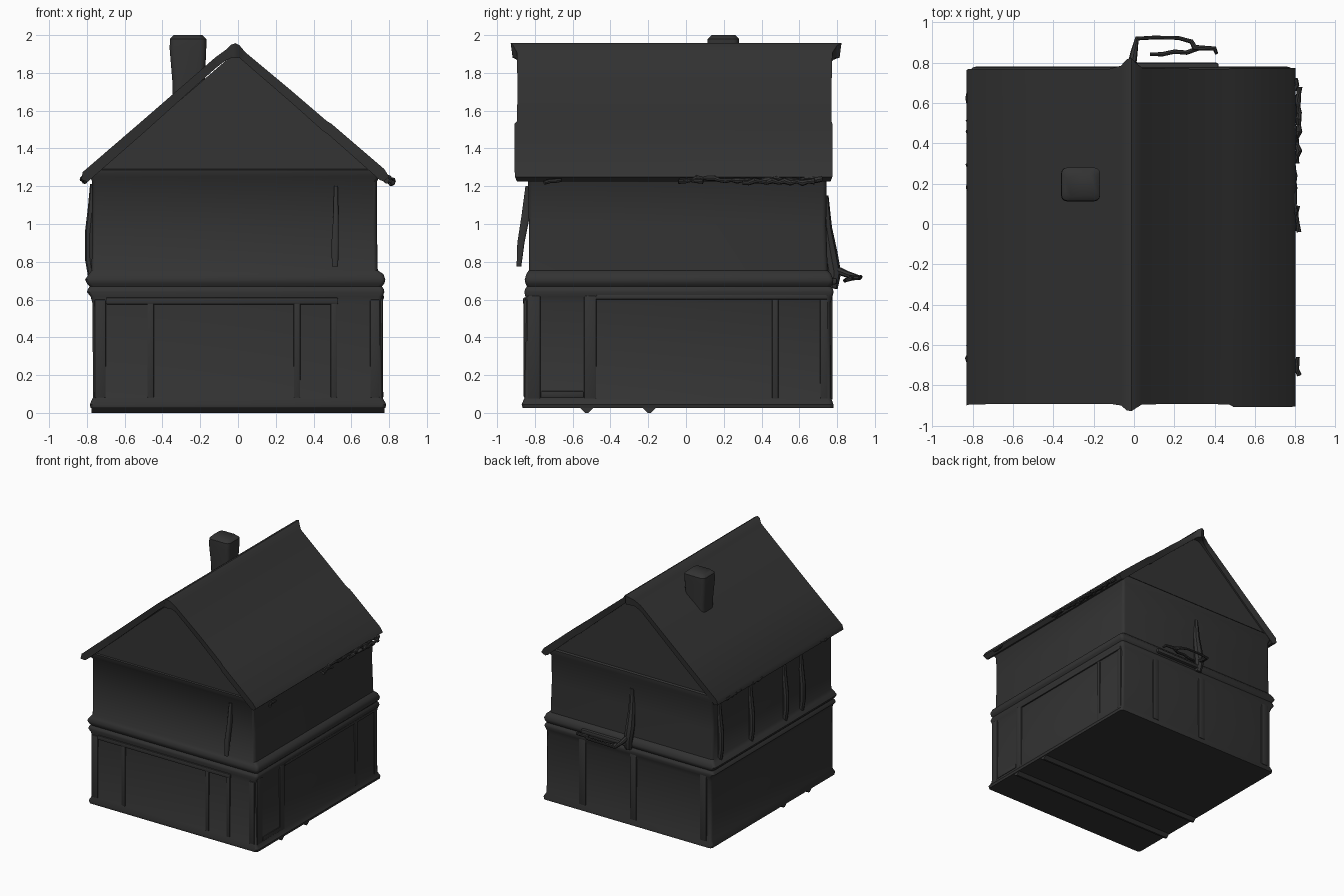
import bpy, bmesh, math, random
from mathutils import Vector

if "Cube" in bpy.data.objects:
    bpy.data.objects.remove(bpy.data.objects["Cube"])

random.seed(4)
mat = bpy.data.materials.new("dark charcoal")
mat.diffuse_color = (0.033, 0.033, 0.033, 1)
mat.use_nodes = True
mat.node_tree.nodes["Principled BSDF"].inputs["Base Color"].default_value = mat.diffuse_color


def finish(ob, angle=40):
    ob.data.materials.append(mat)
    bpy.ops.object.select_all(action='DESELECT')
    ob.select_set(True)
    bpy.context.view_layer.objects.active = ob
    bpy.ops.object.shade_smooth_by_angle(angle=math.radians(angle))
    return ob


def from_bm(name, bm, bevel=0.0):
    bmesh.ops.recalc_face_normals(bm, faces=bm.faces)
    if bevel:
        bmesh.ops.bevel(bm, geom=bm.edges[:], offset=bevel, segments=2,
                        affect='EDGES', profile=0.5)
    me = bpy.data.meshes.new(name)
    bm.to_mesh(me)
    bm.free()
    ob = bpy.data.objects.new(name, me)
    bpy.context.collection.objects.link(ob)
    return finish(ob)


def loft(name, rings):
    """Closed skin over rings of points, capped at both ends."""
    bm = bmesh.new()
    vs = [[bm.verts.new(p) for p in r] for r in rings]
    n = len(rings[0])
    for a, b in zip(vs, vs[1:]):
        for i in range(n):
            bm.faces.new((a[i], a[(i + 1) % n], b[(i + 1) % n], b[i]))
    bm.faces.new(vs[0])
    bm.faces.new(vs[-1])
    return from_bm(name, bm)


def rounded(z, x0, x1, y0, y1, r=0.022):
    pts = []
    for k, (cx, cy) in enumerate([(x1 - r, y1 - r), (x0 + r, y1 - r),
                                  (x0 + r, y0 + r), (x1 - r, y0 + r)]):
        for s in range(4):
            t = math.pi / 2 * (k + s / 3)
            pts.append((cx + r * math.cos(t), cy + r * math.sin(t), z))
    return pts


def box(name, x0, x1, y0, y1, z0, z1, bevel=0.006):
    bm = bmesh.new()
    bmesh.ops.create_cube(bm, size=1)
    for v in bm.verts:
        v.co = Vector((x0 if v.co.x < 0 else x1, y0 if v.co.y < 0 else y1,
                       z0 if v.co.z < 0 else z1))
    return from_bm(name, bm, bevel)


def tube(name, pts, radius):
    """Round bar along (x, y, z, radius factor) points."""
    cu = bpy.data.curves.new(name, 'CURVE')
    cu.dimensions = '3D'
    cu.bevel_depth = radius
    cu.bevel_resolution = 2
    cu.use_fill_caps = True
    sp = cu.splines.new('POLY')
    sp.points.add(len(pts) - 1)
    for p, (x, y, z, f) in zip(sp.points, pts):
        p.co = (x, y, z, 1)
        p.radius = f
    tmp = bpy.data.objects.new(name, cu)
    bpy.context.collection.objects.link(tmp)
    me = bpy.data.meshes.new_from_object(tmp.evaluated_get(
        bpy.context.evaluated_depsgraph_get()))
    bpy.data.objects.remove(tmp)
    ob = bpy.data.objects.new(name, me)
    bpy.context.collection.objects.link(ob)
    return finish(ob)


# Walls: plinth, ground storey, double moulding, upper storey, cornice
walls = [(.025, -.78, .78, -.865, .78), (.045, -.785, .785, -.87, .78),
         (.08, -.768, .765, -.855, .768), (.58, -.77, .757, -.85, .765),
         (.615, -.78, .765, -.85, .775), (.64, -.80, .775, -.856, .782),
         (.655, -.795, .772, -.852, .778), (.67, -.785, .762, -.842, .768),
         (.685, -.80, .775, -.85, .778), (.705, -.81, .78, -.854, .78),
         (.735, -.79, .77, -.845, .768), (.755, -.775, .74, -.832, .75),
         (1.0, -.772, .735, -.832, .742), (1.225, -.772, .735, -.836, .745),
         (1.25, -.785, .75, -.855, .755), (1.285, -.785, .75, -.86, .755),
         (1.30, -.74, .70, -.845, .74)]
loft("walls", [rounded(*w) for w in walls])

# Gable infill under the roof
tri = [(-.77, 1.255), (.745, 1.255), (-.012, 1.91)]
loft("gable", [[(x, y, z) for x, z in tri] for y in (-.853, .745)])

# Roof: chevron slab with slight step and flared ridge ends
prof = [(-.83, 1.235, -.90, .765), (-.822, 1.275, -.895, .768), (-.52, 1.535, -.892, .768),
        (-.12, 1.882, -.892, .77), (-.065, 1.922, -.90, .785), (-.035, 1.95, -.925, .818),
        (-.012, 1.957, -.928, .823), (.008, 1.946, -.915, .80), (.04, 1.908, -.895, .775),
        (.28, 1.708, -.892, .77), (.47, 1.545, -.895, .77), (.495, 1.53, -.908, .775),
        (.775, 1.29, -.908, .775), (.80, 1.25, -.905, .775)]
bm = bmesh.new()
rows = []
for x, z, y0, y1 in prof:
    xi = -.012 + (x + .012) * .965
    zi = max(1.225, min(z - .055, 1.88))
    rows.append([bm.verts.new(p) for p in
                 ((x, y0, z), (x, y1, z), (xi, y1 - .01, zi), (xi, y0 + .01, zi))])
for a, b in zip(rows, rows[1:]):
    for i in range(4):
        j = (i + 1) % 4
        bm.faces.new((a[i], a[j], b[j], b[i]))
bm.faces.new(rows[0])
bm.faces.new(rows[-1])
from_bm("roof", bm)

# Chimney, slightly wider at the top with a soft crown
stack = [(1.55, -.345, -.18, .12, .27), (1.75, -.347, -.176, .12, .27),
         (1.93, -.362, -.168, .112, .28), (1.98, -.36, -.168, .115, .28),
         (2.0, -.34, -.19, .135, .26)]
loft("chimney", [rounded(*s, r=.03) for s in stack])

# Underside runners
for y in (-.525, -.195):
    loft("runner", [[(x, y - .05, .04), (x, y - .008, .0), (x, y + .008, .0),
                     (x, y + .05, .04)] for x in (-.775, .775)])

# Ground-floor timber frames, front
for x0, x1 in ((-.76, -.70), (-.48, -.445), (.295, .33), (.49, .525), (.70, .75)):
    box("front_post", x0, x1, -.859, -.80, .08, .60)
box("front_lintel", -.70, .53, -.862, -.80, .575, .61)

# Ground-floor timber frames, right side and back
for y0, y1 in ((-.84, -.77), (-.54, -.475), (.455, .49), (.71, .75)):
    box("side_post", .70, .768, y0, y1, .07, .62)
box("side_sill", .70, .77, -.77, -.54, .08, .115)
box("side_lintel", .70, .772, -.475, .75, .60, .625)
for x in (-.70, -.05, .42):
    box("back_post", x - .03, x + .03, .70, .776, .07, .63)

# Bulging posts on the left upper wall
for y in (.66, .25, -.2, -.42):
    tube("left_post", [(-.765, y, 1.21, .7), (-.772, y, 1.08, .9), (-.785, y, .95, 1),
                       (-.785, y, .82, 1), (-.77, y, .72, .9)], .026)

# Hanging bar on the front
loft("hanging_bar", [rounded(.775, .497, .53, -.897, -.872, .01),
                     rounded(.9, .495, .533, -.893, -.855, .01),
                     rounded(1.05, .505, .532, -.87, -.825, .01),
                     rounded(1.2, .508, .528, -.85, -.82, .009)])

# Broken balcony rail and its post on the back
tube("back_post_upper", [(-.02, .735, 1.15, .7), (-.02, .745, .98, 1),
                         (-.02, .765, .85, 1.3), (-.015, .785, .74, 1.3),
                         (-.01, .775, .66, 1)], .028)
tube("rail_outer", [(-.01, .79, .76, 1.8), (0, .85, .735, 1.5), (.015, .92, .715, 1),
                    (.10, .925, .72, .8), (.22, .923, .72, .8), (.285, .905, .715, 1),
                    (.30, .875, .715, 1.3), (.40, .87, .71, 1), (.41, .845, .70, .7)], .012)
tube("rail_inner", [(.08, .842, .70, .7), (.14, .842, .70, .9), (.20, .855, .705, .9),
                    (.26, .85, .705, .9), (.32, .872, .71, 1)], .012)
box("back_ledge", -.02, .42, .74, .80, .68, .715, .012)

# Ragged drips along the eaves
def drip(x, z, y0, y1, name):
    n = max(3, int((y1 - y0) / .03))
    tube(name, [(x + random.uniform(-.008, .008), y0 + (y1 - y0) * i / n,
                 z + random.uniform(-.009, .009), random.uniform(.6, 1.3))
                for i in range(n + 1)], .014)


for y0, y1 in ((.30, .68), (-.04, .09), (-.75, -.66)):
    drip(.812, 1.225, y0, y1, "right_drip")
drip(.795, 1.235, -.03, .72, "right_drip")
for y0, y1 in ((.55, .70), (.40, .52), (.15, .30), (-.7, -.6)):
    drip(-.818, 1.235, y0, y1, "left_drip")
